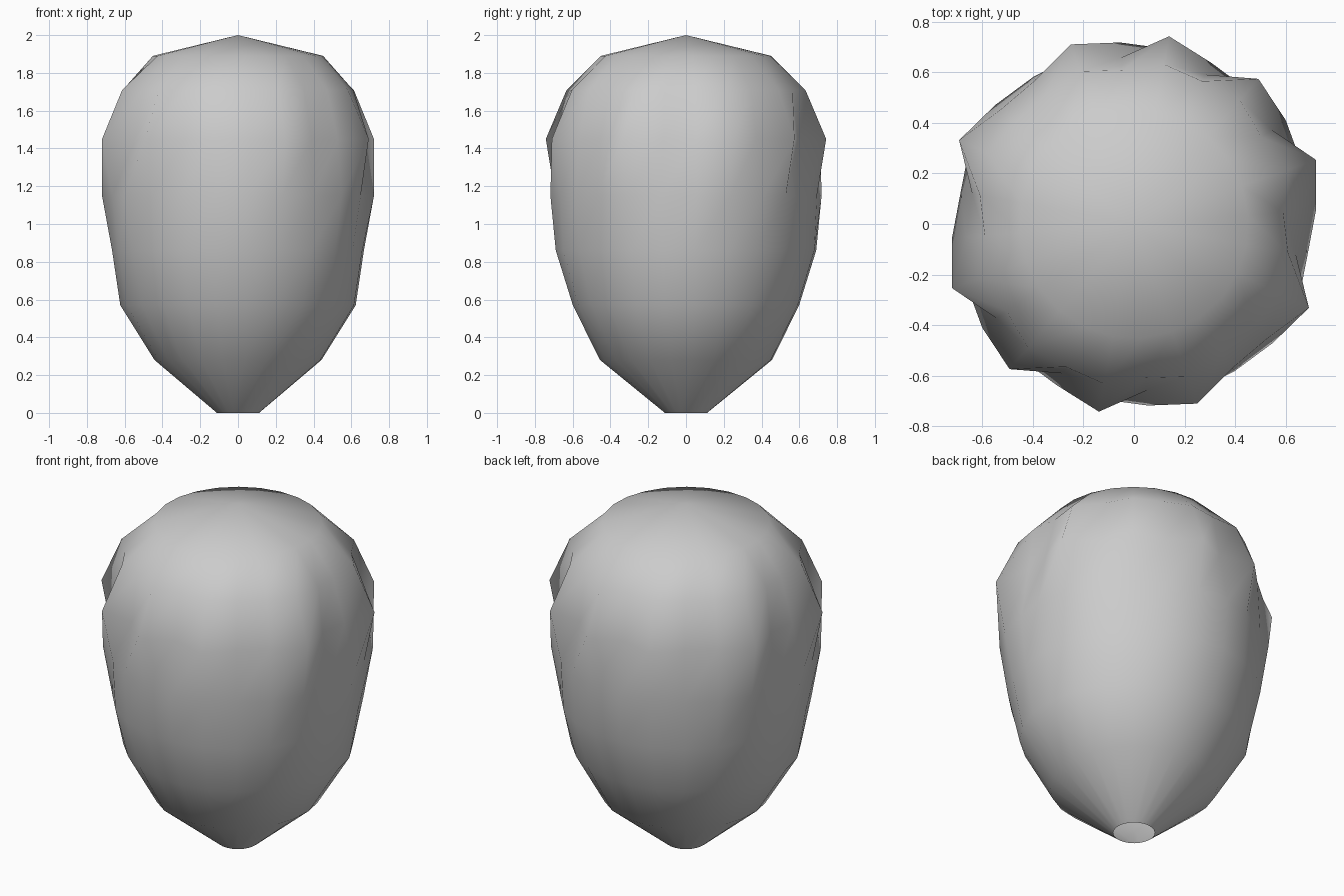
import bpy, bmesh, math

if "Cube" in bpy.data.objects:
    bpy.data.objects.remove(bpy.data.objects["Cube"])

SEGS = 24
HALF = SEGS // 2
OFFSET = math.radians(4.4)

# ring radii over half a turn; every ring repeats after 180 degrees
BELLY = [.722, .705, .727, .696, .707, .705, .72, .705, .705, .723, .72, .697]
LUMPS = [.665, .763, .66, .756, .655, .755, .66, .753, .69, .695, .767, .651]
SHOULDER = [.592, .65, .61, .645, .626, .643, .61, .64, .62, .62, .645, .62]


def oval(r, squash):
    """Radii of a nearly round ring, narrower in x by the given fraction."""
    return [r * (1 - squash * math.cos(2 * (OFFSET + k * math.tau / SEGS)))
            for k in range(HALF)]


# height and radii of each ring, bottom to top
RINGS = [(0.0, oval(.112, 0)), (0.28, oval(.45, .015)), (0.57, oval(.613, -.02)),
         (0.86, oval(.68, .017)), (1.15, BELLY), (1.45, LUMPS),
         (1.71, SHOULDER), (1.89, oval(.452, 0))]

bm = bmesh.new()
rings = []
for z, radii in RINGS:
    ring = []
    for k in range(SEGS):
        a = OFFSET + k * math.tau / SEGS
        r = radii[k % HALF]
        ring.append(bm.verts.new((r * math.cos(a), r * math.sin(a), z)))
    rings.append(ring)

# lumpy side walls, open at the bottom
for lo, hi in zip(rings, rings[1:]):
    for k in range(SEGS):
        n = (k + 1) % SEGS
        bm.faces.new((lo[k], lo[n], hi[n], hi[k]))

# pointed crown
apex = bm.verts.new((0, 0, 2.0))
for k in range(SEGS):
    bm.faces.new((rings[-1][k], rings[-1][(k + 1) % SEGS], apex))
for f in bm.faces:
    f.smooth = True

mesh = bpy.data.meshes.new("lumpy_bulb")
bm.to_mesh(mesh)
bm.free()
obj = bpy.data.objects.new("lumpy_bulb", mesh)
bpy.context.collection.objects.link(obj)
